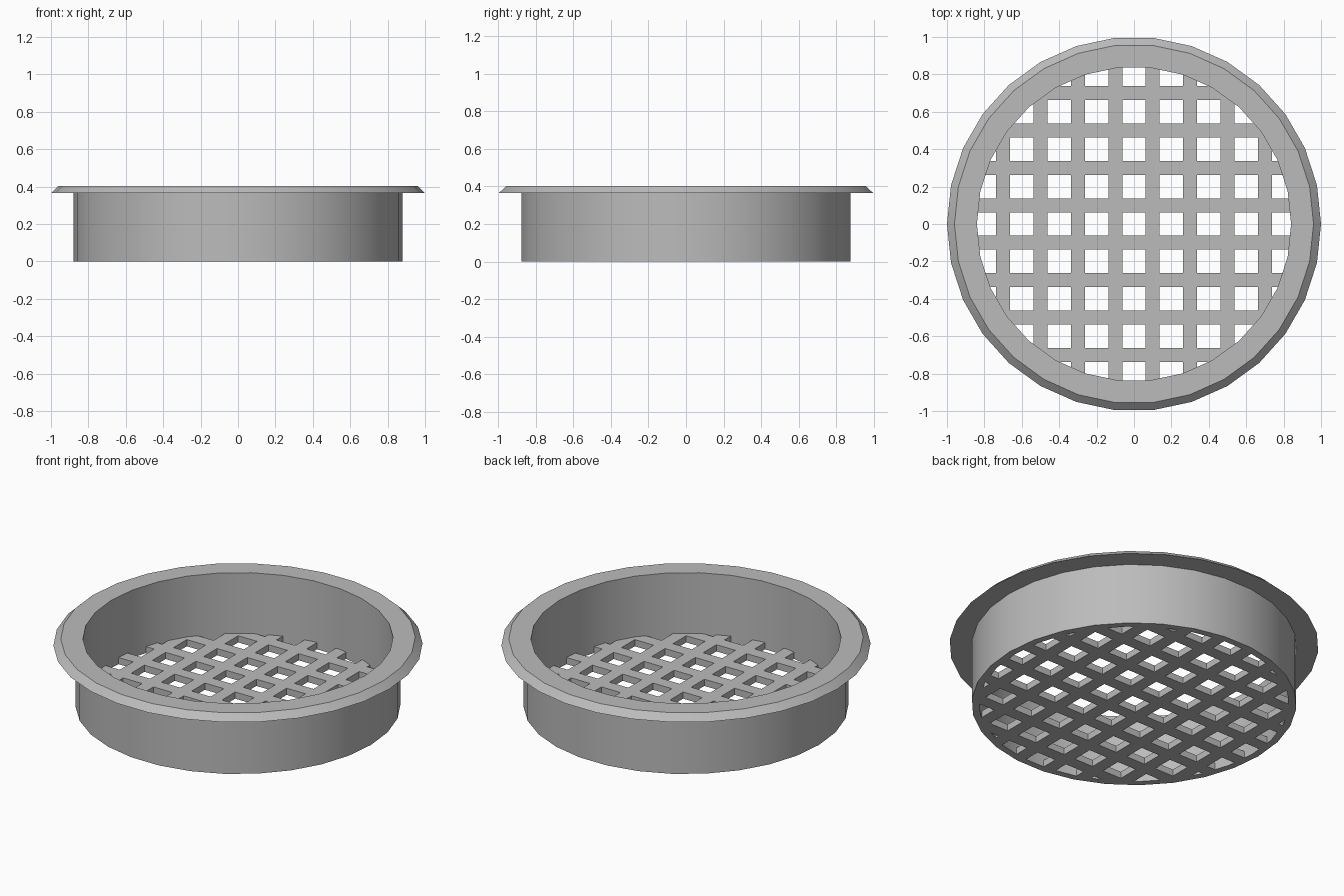
import bpy, bmesh, math
from mathutils import Vector

cube = bpy.data.objects.get("Cube")
if cube:
    bpy.data.objects.remove(cube, do_unlink=True)

SIDES = 30
BORE = 0.84      # inner radius of the wall
GRATE = 0.04     # thickness of the grate
PITCH = 0.2      # spacing of the bars
BAR = 0.075      # width of a bar

grey = bpy.data.materials.new("plain grey")
grey.use_nodes = True
colour = (0.5, 0.5, 0.5, 1)
grey.diffuse_color = colour
grey.node_tree.nodes["Principled BSDF"].inputs["Base Color"].default_value = colour


def polygon(bm, radius, z):
    step = math.tau / SIDES
    return [bm.verts.new((radius * math.cos(i * step), radius * math.sin(i * step), z))
            for i in range(SIDES)]


def finish(bm, name):
    bmesh.ops.recalc_face_normals(bm, faces=bm.faces)
    mesh = bpy.data.meshes.new(name)
    bm.to_mesh(mesh)
    bm.free()
    mesh.materials.append(grey)
    obj = bpy.data.objects.new(name, mesh)
    bpy.context.collection.objects.link(obj)
    return obj


# Wall and bevelled flange, turned from one closed profile
profile = [(BORE, 0), (0.88, 0), (0.88, 0.365), (1, 0.365), (0.96, 0.403), (BORE, 0.403)]
bm = bmesh.new()
rings = [polygon(bm, r, z) for r, z in profile]
for k, ring in enumerate(rings):
    upper = rings[(k + 1) % len(rings)]
    for i in range(SIDES):
        j = (i + 1) % SIDES
        bm.faces.new((ring[i], ring[j], upper[j], upper[i]))
body = finish(bm, "flanged_wall")
bpy.ops.object.select_all(action='DESELECT')
body.select_set(True)
bpy.context.view_layer.objects.active = body
bpy.ops.object.shade_smooth_by_angle(angle=math.radians(30))

# Grate: disc sliced along the bar edges, openings removed, then thickened
bm = bmesh.new()
bm.faces.new(polygon(bm, BORE, 0))
for axis in (Vector((1, 0, 0)), Vector((0, 1, 0))):
    for n in range(-4, 4):
        for side in (-1, 1):
            at = (n + 0.5) * PITCH + side * BAR / 2
            bmesh.ops.bisect_plane(bm, geom=bm.verts[:] + bm.edges[:] + bm.faces[:],
                                   plane_co=axis * at, plane_no=axis)


def in_gap(v):
    return abs(v - round(v / PITCH) * PITCH) < (PITCH - BAR) / 2


def is_opening(face):
    c = face.calc_center_median()
    return in_gap(c.x) and in_gap(c.y)


bmesh.ops.delete(bm, geom=[f for f in bm.faces if is_opening(f)], context='FACES')
base = bm.faces[:]
raised = bmesh.ops.extrude_face_region(bm, geom=base, use_keep_orig=True)
bmesh.ops.translate(bm, vec=(0, 0, GRATE),
                    verts=[g for g in raised["geom"] if isinstance(g, bmesh.types.BMVert)])
finish(bm, "grate")
